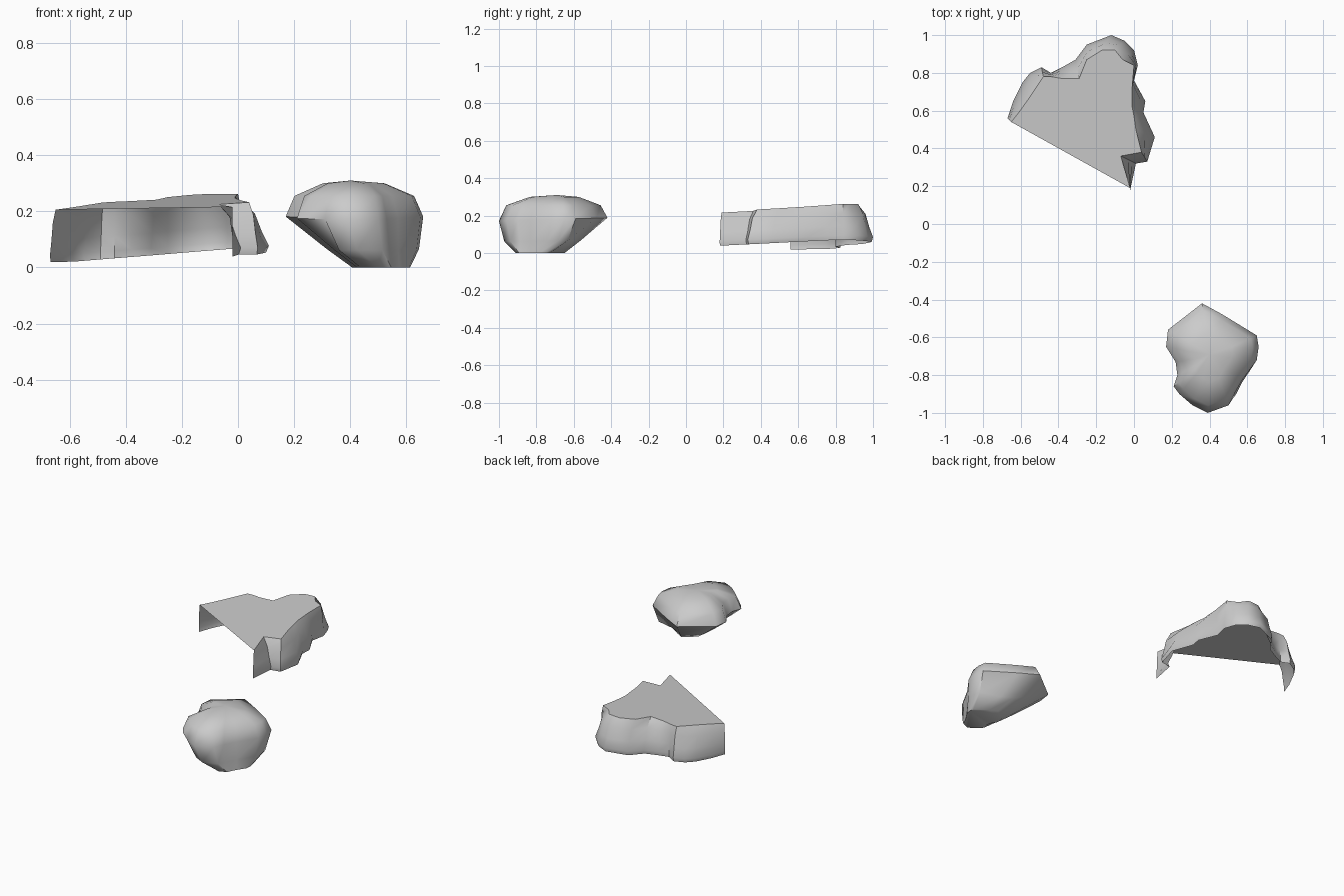
import bpy
import bmesh
import math
from mathutils import Vector

default_cube = bpy.data.objects.get("Cube")
if default_cube:
    bpy.data.objects.remove(default_cube, do_unlink=True)

# Single stone colour
stone = bpy.data.materials.new("grey_stone")
stone.use_nodes = True
colour = (0.6, 0.6, 0.6, 1)
stone.diffuse_color = colour
stone.node_tree.nodes["Principled BSDF"].inputs["Base Color"].default_value = colour


def finish(bm, name, smooth_angle=None):
    """Turn a bmesh into a named, coloured and shaded object."""
    mesh = bpy.data.meshes.new(name)
    bm.to_mesh(mesh)
    bm.free()
    mesh.materials.append(stone)
    obj = bpy.data.objects.new(name, mesh)
    bpy.context.collection.objects.link(obj)
    if smooth_angle:
        bpy.ops.object.select_all(action="DESELECT")
        obj.select_set(True)
        bpy.context.view_layer.objects.active = obj
        bpy.ops.object.shade_smooth_by_angle(angle=math.radians(smooth_angle))
    return obj


def add_ring(bm, points):
    return [bm.verts.new(p) for p in points]


def bridge(bm, upper, lower, closed=False):
    """Join two rings that run clockwise as seen from above."""
    count = len(upper)
    for i in range(count if closed else count - 1):
        j = (i + 1) % count
        bm.faces.new((upper[i], upper[j], lower[j], lower[i]))


# Ledge plan: top edge x, y and the flared foot x, y, from left to right end
ledge_plan = [
    (-.65, .54, -.67, .56), (-.61, .59, -.64, .65), (-.56, .66, -.59, .75),
    (-.52, .72, -.55, .80), (-.48, .78, -.49, .83), (-.44, .78, -.44, .80),
    (-.38, .77, -.38, .83), (-.29, .77, -.31, .87), (-.25, .87, -.25, .95),
    (-.17, .92, -.12, 1.0), (-.10, .92, -.05, .97), (-.06, .87, .00, .92),
    (.00, .84, .02, .84), (-.01, .72, .00, .76), (-.01, .62, .06, .65),
    (.00, .57, .05, .59), (.01, .50, .11, .46), (.04, .38, .07, .33),
    (-.07, .36, .01, .32), (-.02, .19, -.02, .18),
]


def ledge_top(x, y):
    return .217 + .055 * x + .07 * (y - .19)


def ledge_foot(x, y):
    return min(.02 + .08 * max(x + .6, 0), .03 + .05 * y)


def ledge_ring(flare, drop):
    """Ring part way from the top edge to the foot."""
    ring = []
    for tx, ty, fx, fy in ledge_plan:
        x, y = tx + (fx - tx) * flare, ty + (fy - ty) * flare
        high, low = ledge_top(tx, ty), ledge_foot(fx, fy)
        ring.append((x, y, high + (low - high) * drop))
    return ring


# Flat sloping ledge top
bm = bmesh.new()
bm.faces.new(reversed(add_ring(bm, ledge_ring(0, 0))))
finish(bm, "ledge_top")

# Craggy ledge wall, open underneath and along the straight side
bm = bmesh.new()
rings = [add_ring(bm, ledge_ring(flare, drop))
         for flare, drop in ((0, 0), (.5, .25), (.75, .6), (1, .87), (.9, 1))]
for upper, lower in zip(rings, rings[1:]):
    bridge(bm, upper, lower)
finish(bm, "ledge_wall", 50)

# Boulder: widest outline, clockwise from the back tip
boulder_plan = [
    (.36, -.42), (.47, -.48), (.65, -.59), (.66, -.65), (.65, -.72),
    (.57, -.83), (.53, -.90), (.50, -.96), (.39, -1.0), (.31, -.96),
    (.24, -.90), (.21, -.86), (.23, -.80), (.22, -.73), (.17, -.65),
    (.18, -.56),
]
centre = Vector((.41, -.70, 0))
widest = [Vector((x, y, .18 + .03 * (y + .7))) for x, y in boulder_plan]


def shrink(scale, height):
    ring = [centre + (p - centre) * scale for p in widest]
    for p in ring:
        p.z = height
    return ring


# Small base sits off centre, so the back and left sides undercut
base = [Vector((.51 + (p.x - .415) * .42, -.78 + (p.y + .71) * .45, 0))
        for p in widest]
lower = []
for p, b in zip(widest, base):
    undercut = p.x < .3 or p.y > -.5
    q = p.lerp(b, .62 if undercut else .32)
    q.z = p.z * .36
    lower.append(q)

bm = bmesh.new()
rings = [add_ring(bm, ring) for ring in
         (shrink(.45, .3), shrink(.87, .255), widest, lower, base)]
for upper, under in zip(rings, rings[1:]):
    bridge(bm, upper, under, closed=True)
peak = bm.verts.new((.40, -.69, .31))
crown = rings[0]
for i, vert in enumerate(crown):
    bm.faces.new((peak, crown[(i + 1) % len(crown)], vert))
bm.faces.new(rings[-1])
bmesh.ops.recalc_face_normals(bm, faces=bm.faces)
finish(bm, "boulder", 50)
